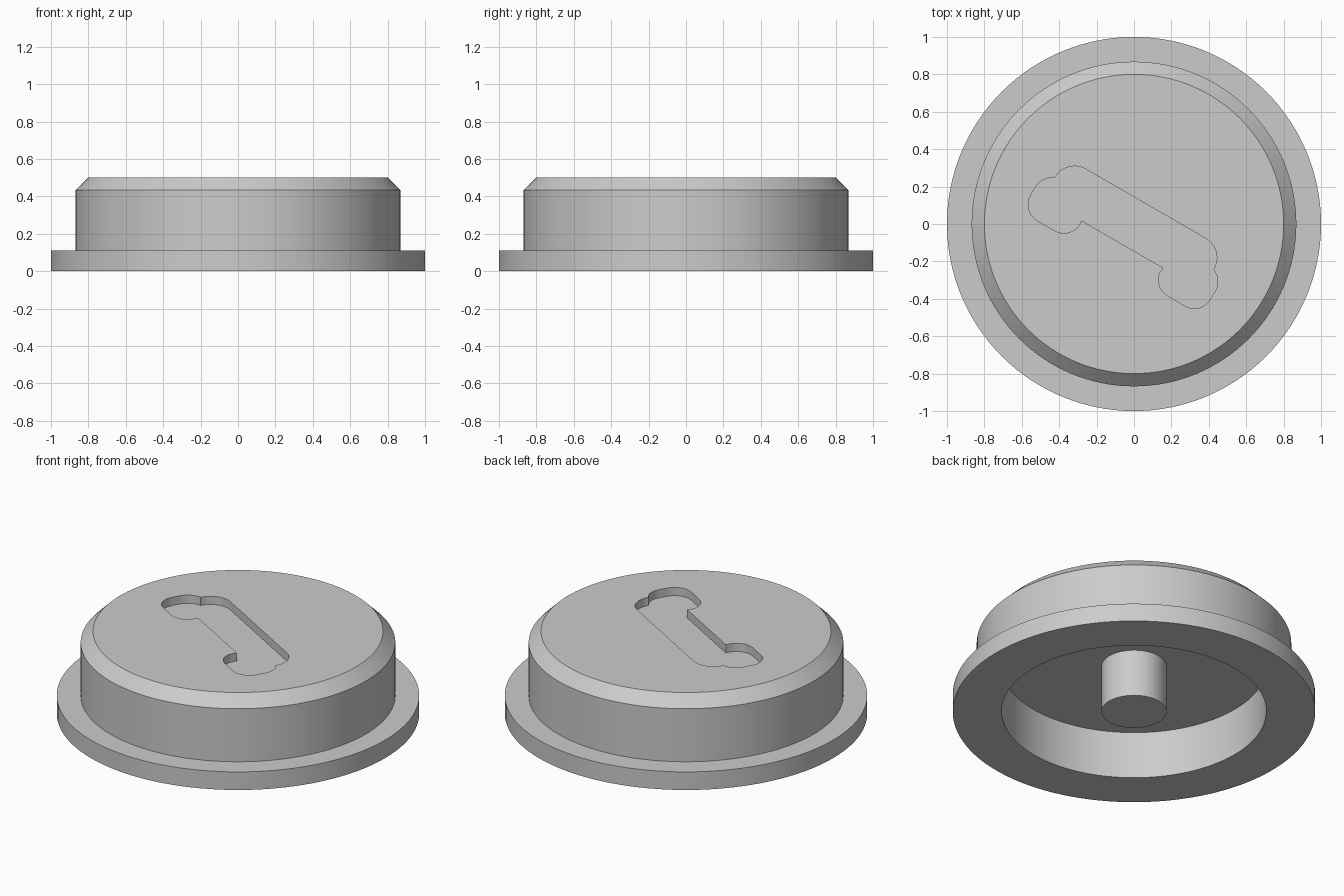
import bpy, bmesh
from math import sin, cos, pi, radians
from mathutils import Matrix

cube = bpy.data.objects.get("Cube")
if cube:
    bpy.data.objects.remove(cube, do_unlink=True)

GREY = (0.6, 0.6, 0.6, 1)
mat = bpy.data.materials.new("plain grey")
mat.use_nodes = True
mat.diffuse_color = GREY
mat.node_tree.nodes["Principled BSDF"].inputs["Base Color"].default_value = GREY


def skin(name, rings):
    """Bridge equal closed rings of points and cap both ends."""
    bm = bmesh.new()
    loops = [[bm.verts.new(p) for p in ring] for ring in rings]
    n = len(loops[0])
    for a, b in zip(loops, loops[1:]):
        for i in range(n):
            j = (i + 1) % n
            bm.faces.new((a[i], a[j], b[j], b[i]))
    bm.faces.new(loops[0])
    bm.faces.new(loops[-1])
    bmesh.ops.recalc_face_normals(bm, faces=bm.faces)
    mesh = bpy.data.meshes.new(name)
    bm.to_mesh(mesh)
    bm.free()
    mesh.materials.append(mat)
    obj = bpy.data.objects.new(name, mesh)
    bpy.context.collection.objects.link(obj)
    return obj


def arc(cx, cy, r, start, end, steps=10):
    angles = [radians(start + (end - start) * i / steps) for i in range(steps + 1)]
    return [(cx + r * cos(a), cy + r * sin(a)) for a in angles]


# Flanged cap, hollow underneath with a centre peg: (radius, height)
SEGMENTS = 128
TOP = 0.5
profile = [(0.18, 0), (0.18, 0.287), (0.73, 0.287), (0.73, 0), (1, 0), (1, 0.11),
           (0.868, 0.11), (0.868, 0.433), (0.8, TOP)]
turns = [2 * pi * i / SEGMENTS for i in range(SEGMENTS)]
cap = skin("flanged_cap", [[(r * cos(t), r * sin(t), z) for t in turns] for r, z in profile])

# Recess outline: right half, then mirrored
half = (arc(0.37, 0.005, 0.12, 90, 0) + arc(0.455, -0.093, 0.1, 70, 0)
        + arc(0.455, -0.143, 0.1, 0, -90) + arc(0.35, -0.143, 0.1, -90, -170)
        + [(0.252, -0.125)])
outline = half + [(-x, y) for x, y in reversed(half)]
cutter = skin("recess_cutter", [[(x, y, z) for x, y in outline] for z in (TOP - 0.05, TOP + 0.1)])
cutter.data.transform(Matrix.Rotation(radians(-30), 4, "Z"))
cutter.hide_render = True

# Cut the recess into the top
cut = cap.modifiers.new("recess", "BOOLEAN")
cut.operation = "DIFFERENCE"
cut.solver = "EXACT"
cut.object = cutter
bpy.ops.object.select_all(action="DESELECT")
cap.select_set(True)
bpy.context.view_layer.objects.active = cap
bpy.ops.object.modifier_apply(modifier=cut.name)
bpy.data.objects.remove(cutter, do_unlink=True)
bpy.ops.object.shade_smooth_by_angle(angle=radians(30))
